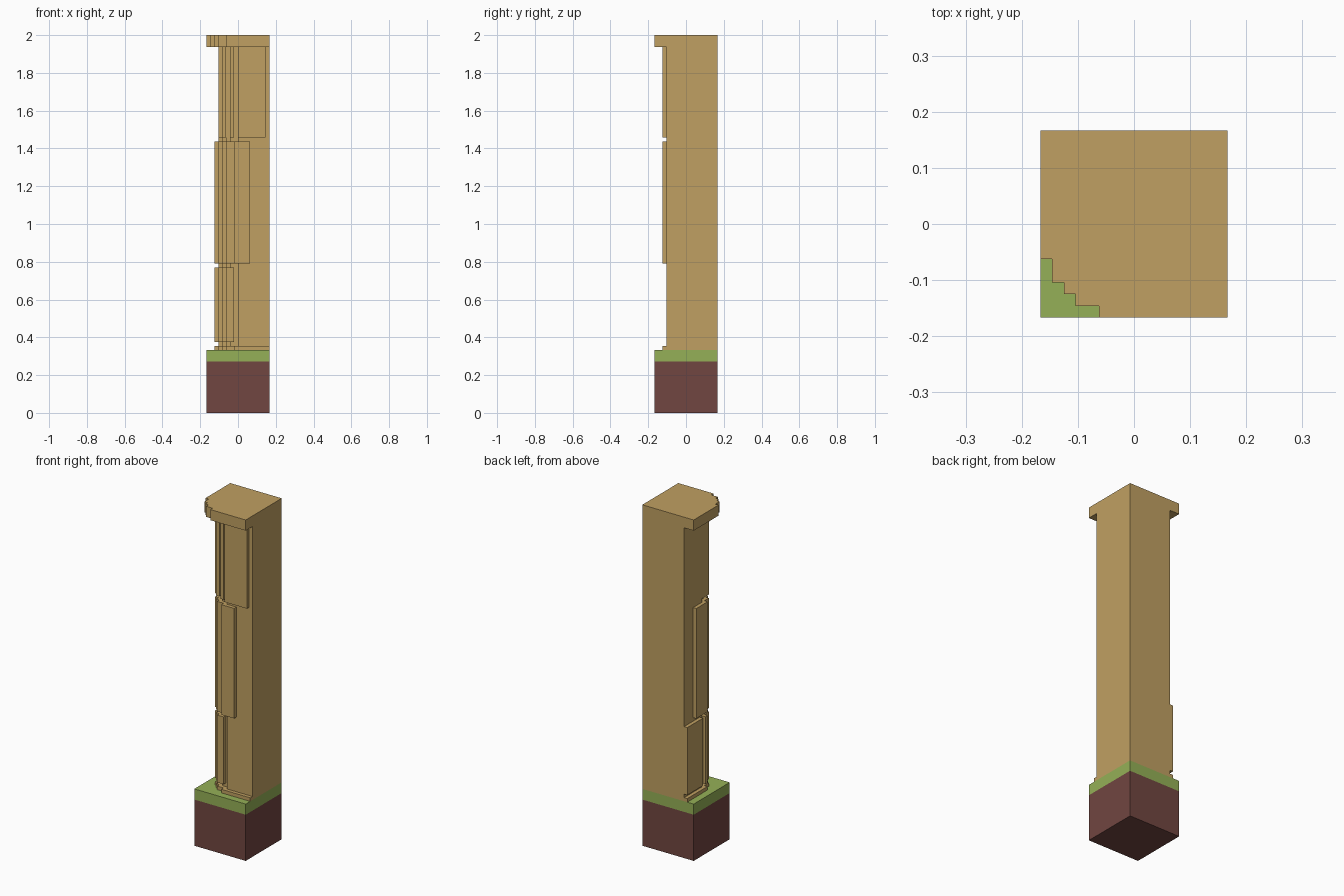
import bpy, bmesh

U = 1 / 48  # one block of the grid

cube = bpy.data.objects.get("Cube")
if cube:
    bpy.data.objects.remove(cube, do_unlink=True)


def lin(c):
    c /= 255
    return c / 12.92 if c <= 0.04045 else ((c + 0.055) / 1.055) ** 2.4


def material(name, rgb):
    m = bpy.data.materials.new(name)
    col = tuple(lin(c) for c in rgb) + (1,)
    m.diffuse_color = col
    m.use_nodes = True
    m.node_tree.nodes["Principled BSDF"].inputs["Base Color"].default_value = col
    return m


stone = material("tan_stone", (192, 160, 98))
grass = material("grass_green", (149, 176, 87))
soil = material("soil_brown", (113, 70, 65))


def prism(name, outline, z0, z1, mat):
    """Extrude a footprint (in blocks) between two heights."""
    bm = bmesh.new()
    face = bm.faces.new([bm.verts.new((x * U, y * U, z0 * U)) for x, y in outline])
    ext = bmesh.ops.extrude_face_region(bm, geom=[face])
    top = [v for v in ext["geom"] if isinstance(v, bmesh.types.BMVert)]
    bmesh.ops.translate(bm, verts=top, vec=(0, 0, (z1 - z0) * U))
    bmesh.ops.recalc_face_normals(bm, faces=bm.faces)
    me = bpy.data.meshes.new(name)
    bm.to_mesh(me)
    bm.free()
    me.materials.append(mat)
    ob = bpy.data.objects.new(name, me)
    bpy.context.collection.objects.link(ob)
    return ob


def rect(x0, x1, y0, y1):
    return [(x0, y0), (x1, y0), (x1, y1), (x0, y1)]


def stepped(r):
    """Block footprint with a stepped round corner, reaching -r in x and y."""
    half = [(-r, 5 - r), (1 - r, 5 - r), (1 - r, 3 - r), (2 - r, 3 - r), (2 - r, 2 - r)]
    mirrored = [(y, x) for x, y in reversed(half[:-1])]
    return [(8, 8), (-r, 8)] + half + mirrored + [(8, -r)]


# Ground block
prism("soil_block", rect(-8, 8, -8, 8), 0, 13, soil)
prism("grass_layer", rect(-8, 8, -8, 8), 13, 16, grass)

# Pillar core with wider foot and cap
prism("foot_course", stepped(6), 16, 17, stone)
prism("pillar_core", stepped(5), 17, 93, stone)
prism("cap", stepped(8), 93, 96, stone)

# Raised facing stones, one block thick
curve = [(-5, -1), (-5, -3), (-4, -3), (-4, -4), (-3, -4), (-3, -5), (-1, -5)]
prism("lower_side_stone", rect(-6, -5, 1, 8), 18, 37, stone)
prism("lower_corner_stone",
      [(-4, 0), (-6, 0), (-6, -1)] + curve + [(-1, -3)], 18, 37, stone)
prism("middle_corner_stone",
      [(-4, 0), (-5, 0), (-5, 4), (-6, 4), (-6, -1)] + curve
      + [(-1, -6), (3, -6), (3, -5), (0, -5), (0, -4)], 38, 69, stone)
prism("upper_corner_stone",
      [(-4, 0), (-5, 0), (-5, -3), (-4, -3), (-4, -4), (-3, -4), (-3, -1)], 70, 93, stone)
prism("upper_strip_stone", rect(-2, -1, -5, -4), 70, 93, stone)
prism("upper_front_stone", rect(0, 7, -6, -5), 70, 93, stone)
